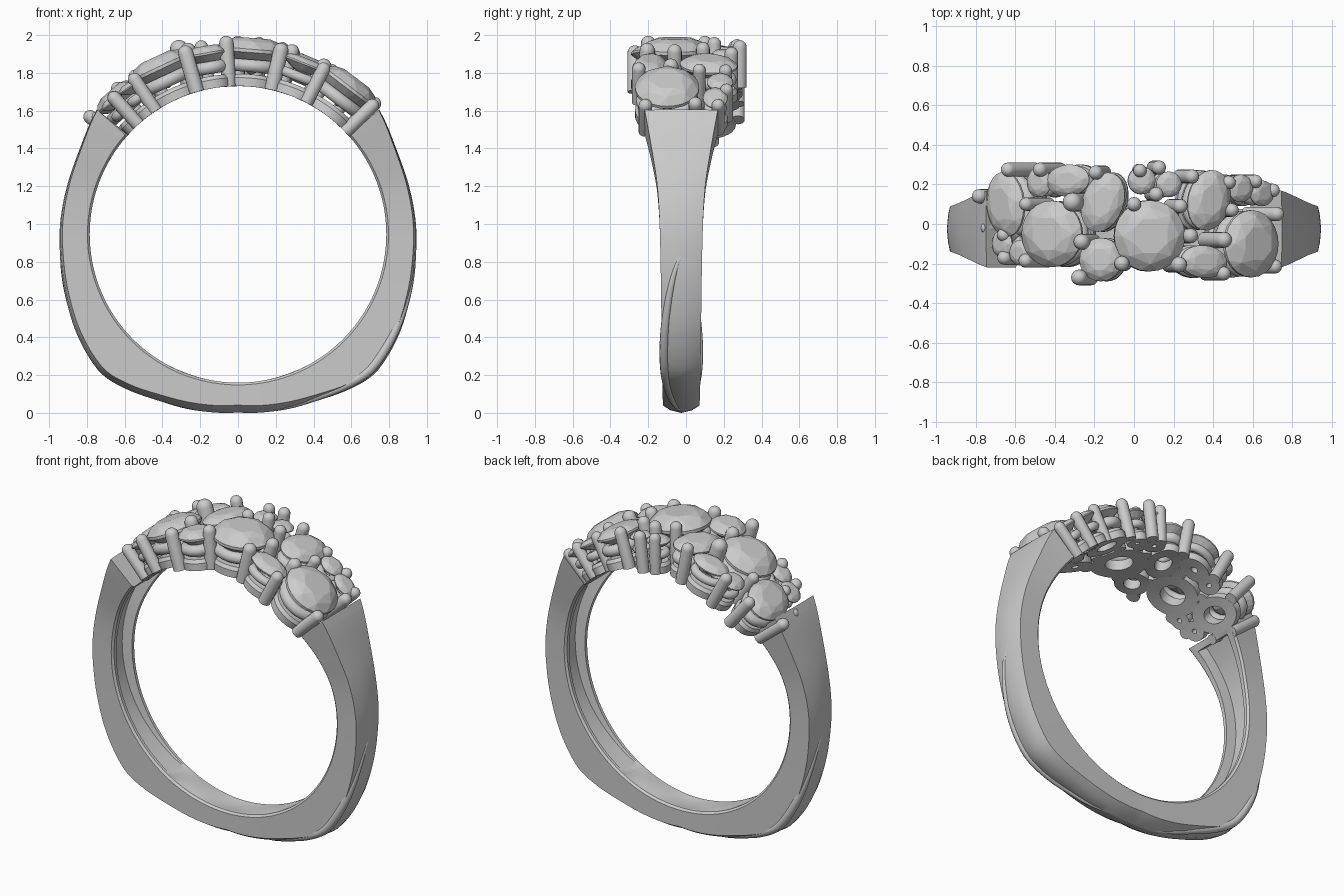
import bpy, bmesh, math
from mathutils import Vector

if "Cube" in bpy.data.objects:
    bpy.data.objects.remove(bpy.data.objects["Cube"])

C = Vector((0, 0, 0.945))      # centre of the finger hole
RI = 0.785                     # finger hole radius
YC = -0.025                    # band centre line


def curve_at(pts, x):
    """Smooth interpolation through (x, value) pairs."""
    n = len(pts)
    if x <= pts[0][0]: return pts[0][1]
    if x >= pts[-1][0]: return pts[-1][1]
    i = next(k for k in range(n - 1) if x <= pts[k + 1][0])
    def slope(k):
        a, b = pts[max(k - 1, 0)], pts[min(k + 1, n - 1)]
        return (b[1] - a[1]) / (b[0] - a[0])
    h = pts[i + 1][0] - pts[i][0]
    t = (x - pts[i][0]) / h
    return ((2*t**3 - 3*t**2 + 1) * pts[i][1] + (t**3 - 2*t**2 + t) * h * slope(i)
            + (3*t**2 - 2*t**3) * pts[i + 1][1] + (t**3 - t**2) * h * slope(i + 1))


def polar(theta, r, y):
    return C + Vector((r * math.sin(theta), y, r * math.cos(theta)))


def finish(bm, name, smooth=None):
    bmesh.ops.remove_doubles(bm, verts=bm.verts, dist=1e-5)
    bmesh.ops.recalc_face_normals(bm, faces=bm.faces)
    me = bpy.data.meshes.new(name)
    bm.to_mesh(me)
    bm.free()
    ob = bpy.data.objects.new(name, me)
    bpy.context.collection.objects.link(ob)
    if smooth:
        bpy.ops.object.select_all(action='DESELECT')
        ob.select_set(True)
        bpy.context.view_layer.objects.active = ob
        bpy.ops.object.shade_smooth_by_angle(angle=math.radians(smooth))
    return ob


# Band: lofted sections by angle from the top (degrees)
OUTER = [(48, 1.0), (61.4, .953), (74.3, .941), (90, .945), (98.8, .951), (110.8, .973),
         (122.8, 1.006), (134, 1.032), (138, 1.03), (143.6, 1.012), (155.7, .973), (180, .943)]
HALF_W = [(48, .195), (62, .155), (74, .127), (90, .113), (130, .103), (180, .095)]
DOME = [(48, .004), (90, .015), (136, .028), (180, .04)]
GROOVE = [(49, .07), (90, .065), (115, .05), (150, .002), (180, .002)]


def section(deg):
    a = abs(deg)
    w, ro, d = (curve_at(t, a) for t in (HALF_W, OUTER, DOME))
    g = curve_at(GROOVE, a) if a > 51.5 else 0.002
    lip = w * 0.3
    pts = [(-w, ro - d), (-w * .6, ro - d * .36), (0, ro), (w * .6, ro - d * .36), (w, ro - d),
           (w, RI + .012), (w - .012, RI), (w - lip, RI), (w - lip - .006, RI + g),
           (-w + lip + .006, RI + g), (-w + lip, RI), (-w + .012, RI), (-w, RI + .012)]
    return [polar(math.radians(deg), r, YC + y) for y, r in pts]


bm = bmesh.new()
angles = [48.5, 51.4, 51.6] + [54 + 2 * i for i in range(127)] + [308.4, 308.6, 311.5]
loops = []
for a in angles:
    loops.append([bm.verts.new(p) for p in section(a if a <= 180 else a - 360)])
for A, B in zip(loops, loops[1:]):
    for i in range(len(A)):
        j = (i + 1) % len(A)
        bm.faces.new((A[i], A[j], B[j], B[i]))
bm.faces.new(loops[0])
bm.faces.new(loops[-1])
finish(bm, "band", 25)

# Leaf ridges that sweep across the outside of the band, one per side
LEAF = [(.03, .80, .02), (.12, .55, -.05), (.28, .35, -.098), (.45, .1, -.115), (.62, .0, -.1),
        (.8, .0, -.065), (1, .0, .0)]
for side, name in ((1, "right_leaf_ridge"), (-1, "left_leaf_ridge")):
    cu = bpy.data.curves.new(name, 'CURVE')
    cu.dimensions = '3D'
    cu.bevel_depth = 0.026
    cu.bevel_resolution = 3
    sp = cu.splines.new('POLY')
    n = 36
    sp.points.add(n)
    for i in range(n + 1):
        t = i / n
        deg = 90 + 86 * t
        y = curve_at([(p[0], p[2]) for p in LEAF], t)
        off = abs(y - YC) / curve_at(HALF_W, deg)
        r = curve_at(OUTER, deg) - curve_at(DOME, deg) * off ** 2 - 0.012
        yy = y if side > 0 else 2 * YC - y
        sp.points[i].co = (*polar(side * math.radians(deg), r, yy), 1)
        sp.points[i].radius = math.sin(math.pi * (0.04 + 0.92 * t)) ** 0.7
    ob = bpy.data.objects.new(name, cu)
    bpy.context.collection.objects.link(ob)


# Setting helpers: local u (around the ring), v (along y), h (radius)
def spot(x, y, u, v, h, bent):
    th = math.asin(x / 0.99)
    if bent:
        return polar(th + u / 0.88, h, y + v)
    return polar(th, h, y + v) + Vector((math.cos(th), 0, -math.sin(th))) * u


def lathe(bm, prof, x, y, sides, closed, rot=0, bent=False):
    """Spin (radius_u, radius_v, h) points about the radial axis at x, y."""
    rings = []
    for ru, rv, h in prof:
        ring = []
        for k in range(sides):
            a = 2 * math.pi * k / sides
            u, v = ru * math.cos(a), rv * math.sin(a)
            u, v = u * math.cos(rot) - v * math.sin(rot), u * math.sin(rot) + v * math.cos(rot)
            ring.append(bm.verts.new(spot(x, y, u, v, h, bent)))
        rings.append(ring)
    pairs = list(zip(rings, rings[1:])) + ([(rings[-1], rings[0])] if closed else [])
    for A, B in pairs:
        for k in range(sides):
            j = (k + 1) % sides
            bm.faces.new((A[k], A[j], B[j], B[k]))
    if not closed:
        bm.faces.new(rings[0])
        bm.faces.new(rings[-1])


# Stones: x, y, half width around ring, half width along y, turn
STONES = [(-.66, .10, .125, .165, .15), (-.42, -.05, .168, .168, 0), (-.49, .21, .07, .075, 0),
          (-.34, .22, .115, .08, .1), (-.16, .11, .105, .155, -.35), (-.17, -.18, .11, .11, 0),
          (.08, -.06, .18, .18, 0), (.04, .22, .07, .07, 0), (.18, .2, .065, .065, 0),
          (.385, .12, .115, .155, -.25), (.36, -.19, .125, .082, -.1), (.60, -.10, .17, .17, 0),
          (.55, .18, .075, .07, 0), (.66, .155, .08, .065, 0), (-.68, -.10, .07, .07, 0),
          (-.585, -.145, .07, .065, 0)]
gems, seats, bases = bmesh.new(), bmesh.new(), bmesh.new()
for x, y, su, sv, rot in STONES:
    m = min(su, sv)
    girdle = 0.965 + 0.1 * m
    # faceted stone as the hull of its table, crown, girdle and culet
    one = []
    for n, f, h, sh in ((8, .52, girdle + .33 * m, .5), (8, .80, girdle + .22 * m, 0),
                        (24, 1, girdle, 0), (24, 1, girdle - .1 * m, 0),
                        (8, .5, girdle - .5 * m, 0), (1, 0, girdle - .75 * m, 0)):
        for k in range(n):
            a = 2 * math.pi * (k + sh) / n
            u, v = su * f * math.cos(a), sv * f * math.sin(a)
            u, v = u * math.cos(rot) - v * math.sin(rot), u * math.sin(rot) + v * math.cos(rot)
            one.append(gems.verts.new(spot(x, y, u, v, h, False)))
    bmesh.ops.convex_hull(gems, input=one)
    # round rail under the stone
    tube = 0.035 if m > .09 else 0.027
    prof = []
    for k in range(10):
        a = 2 * math.pi * k / 10
        o = tube * math.cos(a) - tube - .004
        prof.append((su + o, sv + o, .895 + tube * math.sin(a)))
    lathe(seats, prof, x, y, 32, True, rot)
    # base washer curved to the finger hole
    o, i = 1.0, (.48 if m > .09 else .22)
    lathe(bases, [(su * i, sv * i, RI), (su * o, sv * o, RI), (su * o, sv * o, .83),
                  (su * o - .015, sv * o - .015, .85), (su * i, sv * i, .85)],
          x, y, 32, True, rot, True)
finish(gems, "stones")
finish(seats, "stone_rails", 40)
finish(bases, "gallery_base", 35)

# Prongs: x, y, radius, top height
PRONGS = [(-.775, .14, .036, 1.0), (-.63, .275, .036, 1.0), (-.47, .275, .036, 1.0),
          (-.30, .11, .048, 1.03), (-.19, .26, .036, 1.01), (-.26, -.09, .04, 1.01),
          (-.275, -.27, .04, 1.0), (-.06, -.20, .038, 1.015), (0, .10, .036, 1.015),
          (.11, .15, .036, 1.015), (.23, .09, .036, 1.01), (.03, .27, .034, 1.0),
          (.125, .285, .036, 1.0), (.29, .24, .036, 1.0), (.28, -.06, .038, 1.01),
          (.45, -.08, .04, 1.0), (.225, -.205, .04, 1.0), (.455, -.25, .036, .985),
          (.715, -.215, .036, .985), (.715, .05, .036, 1.0), (.71, .17, .034, .98),
          (.62, .215, .034, .98), (.48, .21, .034, .99), (.49, .07, .034, 1.0),
          (-.54, .10, .034, 1.0), (-.55, -.185, .036, .985), (-.665, -.17, .036, .975),
          (-.665, -.055, .034, .98), (-.76, -.02, .03, .97)]
bm = bmesh.new()
for x, y, r, top in PRONGS:
    prof = [(r, r, RI)]
    for k in range(6):
        a = math.pi / 2 * k / 5.3
        prof.append((r * math.cos(a), r * math.cos(a), top + r * math.sin(a)))
    lathe(bm, prof, x, y, 16, False)
finish(bm, "prongs", 40)
